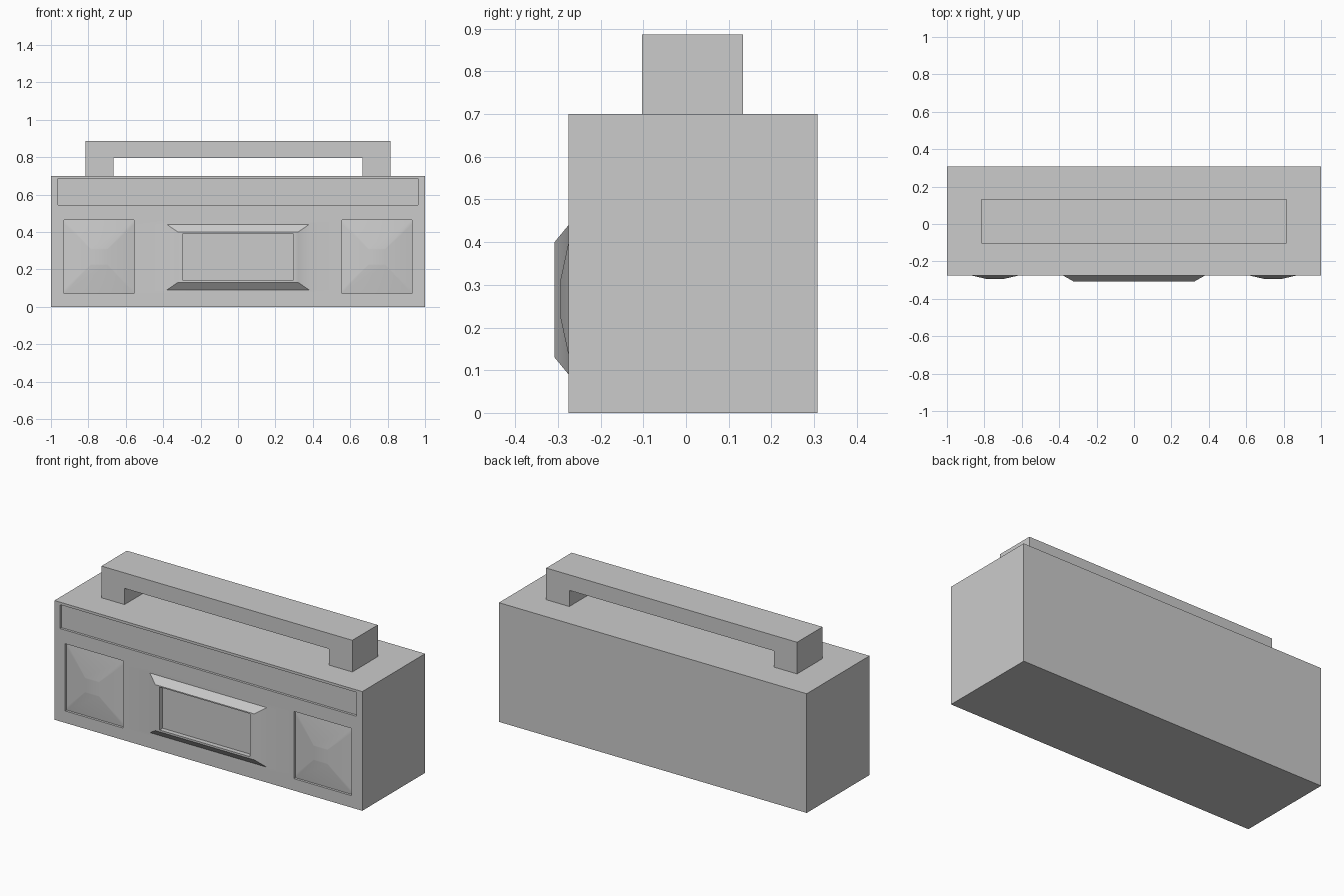
import bpy, bmesh, math

if "Cube" in bpy.data.objects:
    bpy.data.objects.remove(bpy.data.objects["Cube"])

FRONT, BACK = -0.275, 0.308


def finish(bm, name):
    bmesh.ops.recalc_face_normals(bm, faces=bm.faces[:])
    mesh = bpy.data.meshes.new(name)
    bm.to_mesh(mesh)
    bm.free()
    obj = bpy.data.objects.new(name, mesh)
    bpy.context.collection.objects.link(obj)
    return obj


def region(bm, x0, x1, z0, z1):
    """Merge the front grid cells inside a rectangle into one face."""
    cells = []
    for f in bm.faces:
        c = f.calc_center_median()
        if x0 < c.x < x1 and z0 < c.z < z1 and abs(c.y - FRONT) < 1e-4:
            cells.append(f)
    if len(cells) == 1:
        return cells[0]
    return bmesh.ops.dissolve_faces(bm, faces=cells)["region"][0]


def step(bm, face, x0, x1, z0, z1, y):
    """Replace a face by a ring of walls leading to a new rectangle at depth y."""
    old = list(face.verts)
    xs = [v.co.x for v in old]
    zs = [v.co.z for v in old]
    ax, bx, az, bz = min(xs), max(xs), min(zs), max(zs)
    new = [bm.verts.new((x0 + (v.co.x - ax) / (bx - ax) * (x1 - x0), y,
                         z0 + (v.co.z - az) / (bz - az) * (z1 - z0))) for v in old]
    bm.faces.remove(face)
    n = len(old)
    for i in range(n):
        j = (i + 1) % n
        bm.faces.new((old[i], old[j], new[j], new[i]))
    return bm.faces.new(new)


# Body: front grid, extruded back and closed
half = [0.38, 0.555, 0.93, 0.963, 1.0]
cols = [-x for x in reversed(half)] + half
rows = [0, 0.07, 0.09, 0.44, 0.465, 0.545, 0.685, 0.70]
bm = bmesh.new()
grid = [[bm.verts.new((x, FRONT, z)) for x in cols] for z in rows]
for a, b in zip(grid, grid[1:]):
    for i in range(len(cols) - 1):
        bm.faces.new((a[i], a[i + 1], b[i + 1], b[i]))
rim = [e for e in bm.edges if e.is_boundary]
walls = bmesh.ops.extrude_edge_only(bm, edges=rim)["geom"]
for v in walls:
    if isinstance(v, bmesh.types.BMVert):
        v.co.y = BACK
bmesh.ops.holes_fill(bm, edges=[e for e in bm.edges if e.is_boundary], sides=0)

# Tuner strip: shallow recess along the top
strip = region(bm, -0.963, 0.963, 0.545, 0.685)
step(bm, strip, -0.963, 0.963, 0.545, 0.685, FRONT + 0.014)

# Speakers: recessed square with a bulging cover
for s in (-1, 1):
    a, b = sorted((s * 0.555, s * 0.93))
    f = region(bm, a, b, 0.07, 0.465)
    f = step(bm, f, a, b, 0.07, 0.465, FRONT + 0.014)
    c = s * 0.7425
    step(bm, f, c - 0.045, c + 0.045, 0.223, 0.312, -0.294)

# Cassette door: raised bevelled frame with a sunken window
f = region(bm, -0.38, 0.38, 0.09, 0.44)
f = step(bm, f, -0.322, 0.322, 0.13, 0.40, -0.308)
f = step(bm, f, -0.293, 0.293, 0.141, 0.393, -0.308)
step(bm, f, -0.293, 0.293, 0.141, 0.393, -0.28)
body = finish(bm, "radio_body")

# Carry handle: bracket profile extruded in depth
profile = [(-0.815, 0.70), (-0.815, 0.886), (0.815, 0.886), (0.815, 0.70),
           (0.665, 0.70), (0.665, 0.795), (-0.665, 0.795), (-0.665, 0.70)]
bm = bmesh.new()
near = [bm.verts.new((x, -0.103, z)) for x, z in profile]
far = [bm.verts.new((x, 0.133, z)) for x, z in profile]
bm.faces.new(near)
bm.faces.new(far[::-1])
for i in range(len(profile)):
    j = (i + 1) % len(profile)
    bm.faces.new((near[i], near[j], far[j], far[i]))
finish(bm, "carry_handle")

# Smooth shading on the shallow slopes only
bpy.ops.object.select_all(action='DESELECT')
body.select_set(True)
bpy.context.view_layer.objects.active = body
bpy.ops.object.shade_smooth_by_angle(angle=math.radians(35))
